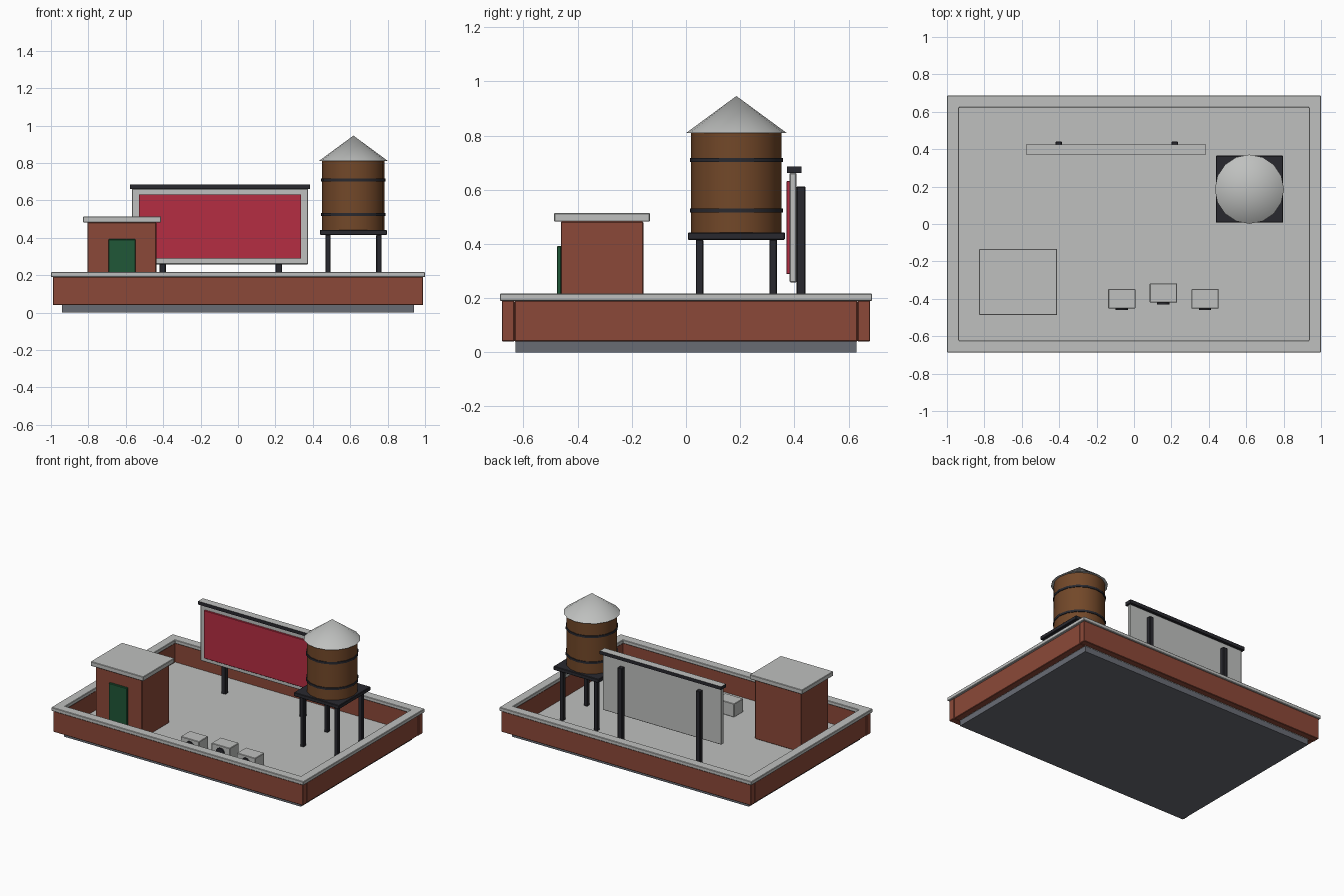
import bpy, bmesh
from mathutils import Matrix, Vector

cube = bpy.data.objects.get("Cube")
if cube:
    bpy.data.objects.remove(cube, do_unlink=True)


def material(name, r, g, b):
    m = bpy.data.materials.new(name)
    m.use_nodes = True
    m.diffuse_color = (r, g, b, 1)
    m.node_tree.nodes["Principled BSDF"].inputs["Base Color"].default_value = (r, g, b, 1)
    return m


BRICK = material("brick_red", 0.26, 0.066, 0.04)
PALE = material("pale_concrete", 0.52, 0.53, 0.52)
SLATE = material("slate_grey", 0.14, 0.15, 0.175)
DARK = material("dark_metal", 0.022, 0.022, 0.028)
RED = material("sign_red", 0.46, 0.027, 0.055)
GREEN = material("door_green", 0.014, 0.095, 0.038)
WOOD = material("barrel_wood", 0.17, 0.065, 0.022)


def finish(name, bm, *mats, bevel=0.0, smooth=False):
    bmesh.ops.recalc_face_normals(bm, faces=bm.faces[:])
    me = bpy.data.meshes.new(name)
    bm.to_mesh(me)
    bm.free()
    for m in mats:
        me.materials.append(m)
    ob = bpy.data.objects.new(name, me)
    bpy.context.collection.objects.link(ob)
    if bevel:
        mod = ob.modifiers.new("edge_bevel", "BEVEL")
        mod.width = bevel
        mod.segments = 1
    if smooth:
        bpy.ops.object.select_all(action="DESELECT")
        ob.select_set(True)
        bpy.context.view_layer.objects.active = ob
        bpy.ops.object.shade_smooth_by_angle()
    return ob


def box_mesh(x, y, z):
    """Box from (min, max) pairs."""
    bm = bmesh.new()
    bmesh.ops.create_cube(bm, size=1)
    for v in bm.verts:
        v.co = [lo if c < 0 else hi for c, (lo, hi) in zip(v.co, (x, y, z))]
    return bm


def box(name, x, y, z, mat, bevel=0.003):
    return finish(name, box_mesh(x, y, z), mat, bevel=bevel)


def drum(name, centre, r1, r2, depth, mat, sides=16, turn=None):
    """Cylinder or cone whose axis may be turned."""
    bm = bmesh.new()
    mtx = Matrix.Translation(Vector(centre)) @ (turn or Matrix())
    bmesh.ops.create_cone(bm, cap_ends=True, segments=sides, radius1=r1, radius2=r2,
                          depth=depth, matrix=mtx)
    if r2 == 0:
        bmesh.ops.remove_doubles(bm, verts=bm.verts[:], dist=0.0001)
    return finish(name, bm, mat, smooth=True)


FLOOR = 0.052

# Base slab and roof floor
box("base_slab", (-0.94, 0.94), (-0.63, 0.63), (0, 0.04), SLATE, 0)
box("roof_floor", (-0.942, 0.942), (-0.632, 0.632), (0.04, FLOOR), PALE, 0)

# Parapet walls
for side, s in (("front", -1), ("back", 1)):
    box(side + "_wall", (-0.99, 0.99), sorted((s * 0.633, s * 0.68)), (0.04, 0.19), BRICK)
for side, s in (("right", -1), ("left", 1)):
    box(side + "_wall", sorted((s * 0.94, s * 0.987)), (-0.633, 0.633), (0.04, 0.19), BRICK)

# Coping: one continuous ring
bm = box_mesh((-1, 1), (-0.687, 0.687), (0.19, 0.216))
ends = [f for f in bm.faces if abs(f.normal.z) > 0.5]
bmesh.ops.inset_individual(bm, faces=ends, thickness=0.065, use_even_offset=True)
rims = [e for f in ends for e in f.edges]
bmesh.ops.delete(bm, geom=ends, context="FACES_ONLY")
bmesh.ops.bridge_loops(bm, edges=rims)
finish("parapet_coping", bm, PALE, bevel=0.003)

# Stair hut
box("hut_body", (-0.805, -0.437), (-0.462, -0.157), (FLOOR, 0.482), BRICK)
box("hut_roof", (-0.828, -0.411), (-0.487, -0.133), (0.482, 0.514), PALE)
box("hut_door", (-0.693, -0.548), (-0.477, -0.46), (FLOOR, 0.392), GREEN)

# Sign board
box("sign_panel", (-0.566, 0.374), (0.383, 0.408), (0.258, 0.662), PALE)
box("sign_face", (-0.53, 0.338), (0.371, 0.384), (0.288, 0.632), RED, 0.002)
bm = box_mesh((-0.577, 0.386), (0.372, 0.426), (0.661, 0.685))
for f in bm.faces:
    f.material_index = 1 if f.normal.z > 0.5 else 0
finish("sign_cap", bm, DARK, PALE)
for side, x in (("right", -0.403), ("left", 0.218)):
    box(side + "_sign_post", (x - 0.017, x + 0.017), (0.408, 0.441), (FLOOR, 0.612), DARK)

# Water tower
TX, TY = 0.617, 0.186
for ex, sx in (("right", -1), ("left", 1)):
    for ey, sy in (("front", -1), ("back", 1)):
        x, y = TX + sx * 0.136, TY + sy * 0.136
        box(f"{ey}_{ex}_tower_leg", (x - 0.014, x + 0.014), (y - 0.014, y + 0.014),
            (FLOOR, 0.416), DARK)
box("tower_platform", (TX - 0.179, TX + 0.179), (TY - 0.179, TY + 0.179), (0.415, 0.442), DARK)
drum("tower_tank", (TX, TY, 0.626), 0.167, 0.167, 0.37, WOOD)
for level, z in (("lower", 0.524), ("upper", 0.709)):
    drum(level + "_tank_band", (TX, TY, z), 0.172, 0.172, 0.015, DARK)
drum("tower_roof", (TX, TY, 0.878), 0.185, 0, 0.136, PALE)

# Air units with a round fan on the front
for name, x, y in (("right", -0.065, -0.4), ("middle", 0.157, -0.369), ("left", 0.38, -0.4)):
    box(name + "_air_unit", (x - 0.073, x + 0.073), (y - 0.052, y + 0.052), (FLOOR, 0.148), PALE)
    drum(name + "_fan", (x, y - 0.055, 0.1), 0.033, 0.033, 0.011, DARK,
         turn=Matrix.Rotation(1.5708, 4, "X"))
